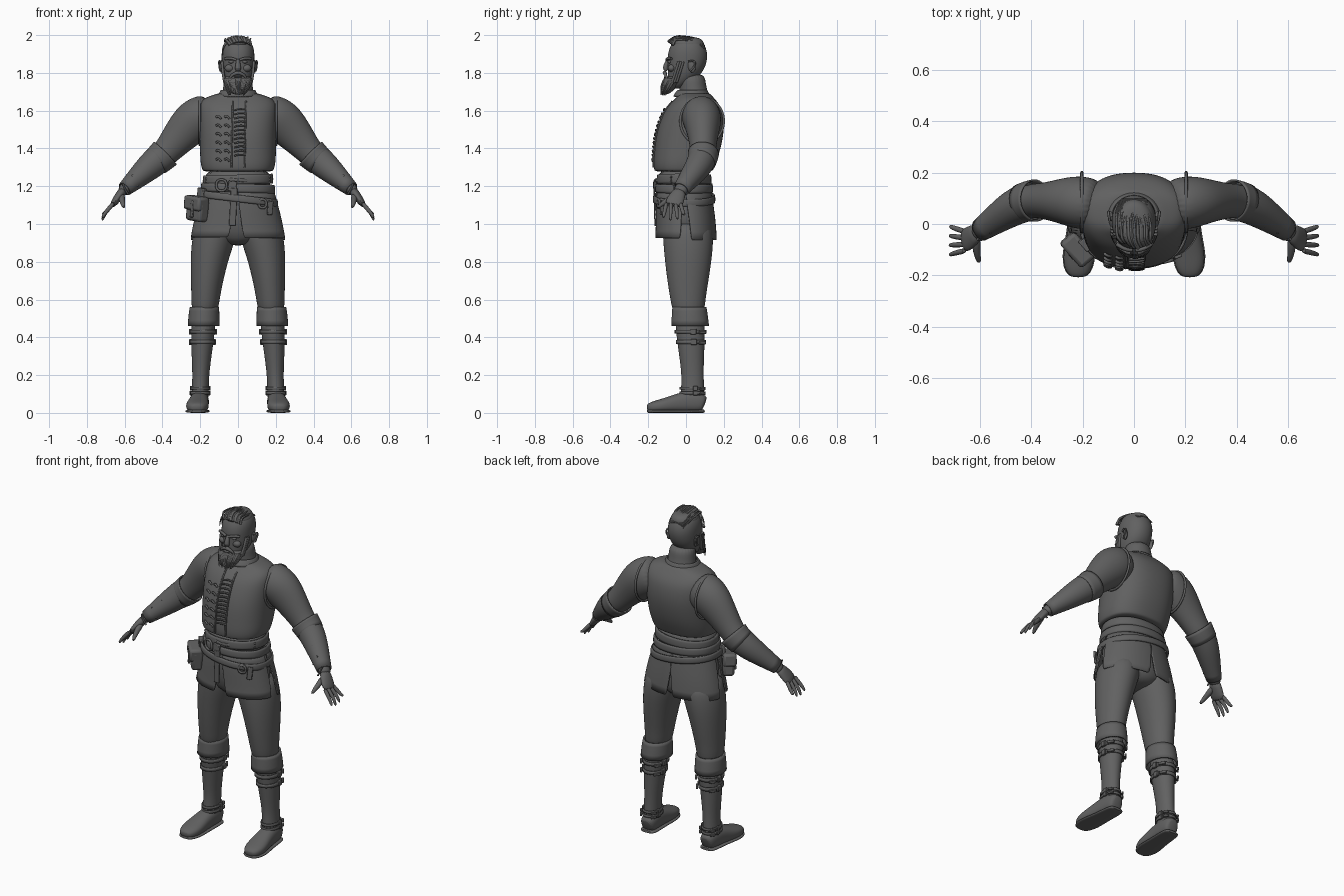
import bpy, bmesh, math, random
from mathutils import Vector, Euler

random.seed(4)
cube = bpy.data.objects.get("Cube")
if cube:
    bpy.data.objects.remove(cube)

grey = bpy.data.materials.new("dark grey")
grey.use_nodes = True
grey.diffuse_color = (0.12, 0.12, 0.12, 1)
grey.node_tree.nodes["Principled BSDF"].inputs["Base Color"].default_value = grey.diffuse_color
X, Y = Vector((1, 0, 0)), Vector((0, 1, 0))


def add(name, data):
    data.materials.append(grey)
    ob = bpy.data.objects.new(name, data)
    bpy.context.collection.objects.link(ob)
    return ob


def mesh_object(name, bm, sub=0, thick=0, bevel=0):
    bmesh.ops.recalc_face_normals(bm, faces=bm.faces)
    me = bpy.data.meshes.new(name)
    bm.to_mesh(me)
    bm.free()
    ob = add(name, me)
    if bevel:
        m = ob.modifiers.new("bevel", "BEVEL")
        m.width, m.segments = bevel, 2
    if sub:
        m = ob.modifiers.new("smooth", "SUBSURF")
        m.levels = m.render_levels = sub
    if thick:
        m = ob.modifiers.new("thickness", "SOLIDIFY")
        m.thickness, m.offset = thick, 0
    return ob


def loft(name, rings, ref=None, n=24, p=2.0, arc=None, spread=0, thick=0, sub=1, side=1, tilt=0):
    """Skin rings (x, y, z, a, b); flat rings unless ref gives the width direction."""
    bm = bmesh.new()
    rows = []
    for i, (x, y, z, a, b) in enumerate(rings):
        u, v = X, Y
        if ref:
            before, after = rings[max(i - 1, 0)], rings[min(i + 1, len(rings) - 1)]
            t = (Vector(after[:3]) - Vector(before[:3])).normalized()
            u = (ref - t * ref.dot(t)).normalized()
            v = t.cross(u)
        start, end = arc or (0, 360)
        if arc:
            grow = spread * (1 - i / (len(rings) - 1))
            start, end = start - grow, end + grow
        row = []
        for k in range(n):
            ang = math.radians(start + (end - start) * k / (n - 1 if arc else n))
            c, s = math.cos(ang), math.sin(ang)
            q = Vector((x, y, z)) + u * a * math.copysign(abs(c) ** (2 / p), c) \
                + v * b * math.copysign(abs(s) ** (2 / p), s)
            row.append(bm.verts.new((q.x * side, q.y, q.z + tilt * q.x)))
        rows.append(row)
    for lo, hi in zip(rows, rows[1:]):
        for k in range(n - 1 if arc else n):
            j = (k + 1) % n
            bm.faces.new((lo[k], lo[j], hi[j], hi[k]))
    if not thick:
        bm.faces.new(rows[0])
        bm.faces.new(rows[-1])
    return mesh_object(name, bm, sub, thick)


def column(name, profile, **kw):
    """Centred loft from (z, y, half width, half depth)."""
    return loft(name, [(0, y, z, a, b) for z, y, a, b in profile], **kw)


def cords(name, paths, r, closed=False, side=1, taper=False):
    cu = bpy.data.curves.new(name, "CURVE")
    cu.dimensions, cu.bevel_depth, cu.bevel_resolution = "3D", r, 1
    cu.resolution_u, cu.use_fill_caps = 4, True
    for path in paths:
        sp = cu.splines.new("NURBS")
        sp.points.add(len(path) - 1)
        for i, (x, y, z) in enumerate(path):
            sp.points[i].co = (x * side, y, z, 1)
            sp.points[i].radius = 1 - 0.7 * i / (len(path) - 1) if taper else 1
        sp.order_u, sp.use_endpoint_u, sp.use_cyclic_u = 3, not closed, closed
    return add(name, cu)


def box(name, loc, size, rot=(0, 0, 0), bevel=0.004):
    bm = bmesh.new()
    bmesh.ops.create_cube(bm, size=1)
    bmesh.ops.scale(bm, vec=size, verts=bm.verts)
    ob = mesh_object(name, bm, bevel=bevel)
    ob.location, ob.rotation_euler = loc, rot
    return ob


def ball(name, loc, size, rot=(0, 0, 0)):
    bm = bmesh.new()
    bmesh.ops.create_uvsphere(bm, u_segments=16, v_segments=10, radius=1)
    bmesh.ops.scale(bm, vec=size, verts=bm.verts)
    ob = mesh_object(name, bm)
    ob.location, ob.rotation_euler = loc, rot
    return ob


# Torso: vest over an undershirt
vest = [(1.275, -.015, .182, .146), (1.285, -.015, .19, .155), (1.32, -.01, .2, .165),
        (1.38, .005, .203, .175), (1.46, .018, .205, .18), (1.53, .03, .208, .174),
        (1.6, .04, .21, .155), (1.64, .045, .205, .128), (1.668, .048, .18, .1),
        (1.685, .045, .125, .088), (1.695, .042, .098, .08)]
column("vest", vest, p=2.4, sub=2)
column("undershirt", [(1.16, -.01, .178, .128), (1.23, -.012, .172, .128), (1.3, -.015, .178, .14)], p=2.3)


def front(x, z, out=.004):
    """Point on the front of the vest."""
    for lo, hi in zip(vest, vest[1:]):
        if z <= hi[0]:
            break
    f = min(max((z - lo[0]) / (hi[0] - lo[0]), 0), 1)
    y, a, b = (lo[i] + (hi[i] - lo[i]) * f for i in (1, 2, 3))
    return (x, y - b * max(1 - abs(x / a) ** 2.4, 0) ** (1 / 2.4) - out, z)


heights = [1.3 + .035 * i for i in range(11)]
cords("vest_edges", [[front(x + .02 * (z - 1.3), z, 0) for z in heights] for x in (-.035, .035)], .005)
cords("vest_laces", [[front(-.02, z), front(.01, z + .012, .012), front(.04, z + .004)]
                     for z in [1.36 + .022 * i for i in range(12)]], .005)
cords("vest_toggles", [[front(x - .01, z), front(x, z + .014, .014), front(x + .015, z - .008)]
                       for x in (-.105, -.06) for z in [1.34 + .045 * i for i in range(6)]], .006)
loft("collar", [(0, .03, 1.675, .105, .095), (0, .032, 1.695, .096, .085), (0, .034, 1.708, .088, .076)],
     thick=.008)

# Hips, waist wraps and tunic skirt panels
column("hips", [(.885, .01, .05, .08), (.92, .01, .15, .125), (1.0, 0, .21, .138),
                (1.1, -.005, .197, .138), (1.2, -.01, .178, .128)])
for name, z, h, a, tilt in (("waist_sash", 1.235, .025, .18, .03), ("upper_belt", 1.19, .022, .19, -.03),
                            ("hip_belt", 1.135, .018, .206, -.12)):
    loft(name, [(0, -.01, z + d * h, a + e, a * .77 + e) for d, e in ((-1, .002), (0, .005), (1, 0))],
         p=2.2, thick=.01, tilt=tilt)
skirt = [(0, -.01, 1.18, .186, .138), (0, -.008, 1.1, .209, .15), (0, 0, 1.0, .235, .155)]
for name, arc, hem in (("skirt_front_right", (-170, -100), .93), ("skirt_front_left", (-84, -10), .925),
                       ("skirt_back_left", (9, 86), .915), ("skirt_back_right", (94, 171), .915)):
    loft(name, skirt + [(0, 0, hem, .25, .159)], arc=arc, spread=7, thick=.008, p=2.15)

# Belt fittings and pouch
box("belt_tail", (-.025, -.166, 1.09), (.036, .008, .2), (.03, .05, 0), .003)
box("belt_loop", (-.03, -.164, 1.2), (.045, .014, .055), (0, .1, 0))
cords("belt_buckle", [[(-.115, -.15, 1.175), (-.06, -.168, 1.175), (-.06, -.168, 1.235),
                       (-.115, -.15, 1.235)]], .007, closed=True)
cords("sash_folds", [[(-.17, -.075, 1.21 + d), (-.06, -.157, 1.25 - d), (.06, -.157, 1.215 + d),
                      (.17, -.075, 1.25 - d)] for d in (0, .015, .03)], .006)
cords("belt_ring", [[(.11, -.15, 1.085), (.15, -.14, 1.085), (.15, -.14, 1.13), (.11, -.15, 1.13)]],
      .007, closed=True)
box("ring_tab", (.17, -.128, 1.085), (.03, .012, .075), (0, .1, .4))
turn = (0, .12, -.85)
box("pouch", (-.215, -.095, 1.075), (.12, .065, .12), turn, .016)
box("pouch_flap", (-.221, -.1, 1.11), (.128, .075, .075), turn, .014)
box("pouch_strap", (-.243, -.126, 1.08), (.02, .012, .09), turn)
box("pouch_hanger", (-.19, -.08, 1.16), (.05, .03, .06), turn)

# Arms, hands, legs and boots
arm = [(.13, .075, 1.59, .09, .1), (.19, .08, 1.572, .105, .114), (.24, .088, 1.54, .1, .115),
       (.3, .09, 1.475, .082, .098), (.355, .09, 1.41, .07, .08), (.4, .09, 1.36, .066, .07),
       (.45, .075, 1.32, .064, .066), (.5, .045, 1.275, .056, .056), (.55, .01, 1.23, .045, .043),
       (.6, -.025, 1.185, .035, .03), (.62, -.036, 1.165, .035, .026)]
leg = [(.11, .005, 1.02, .11, .13), (.128, .012, .92, .117, .135), (.15, .012, .82, .102, .126),
       (.164, .01, .7, .086, .11), (.172, .01, .6, .075, .093), (.178, .015, .5, .066, .08)]
boot = [(.18, .02, .52, .068, .083), (.187, .025, .4, .061, .075), (.193, .03, .3, .053, .066),
        (.197, .035, .2, .044, .058), (.2, .035, .12, .045, .062), (.202, .034, .05, .047, .064)]
foot = [(.2, .1, .045, .03, .038), (.2, .085, .052, .045, .05), (.203, .03, .06, .05, .06),
        (.208, -.04, .052, .052, .052), (.213, -.1, .041, .06, .041), (.217, -.15, .034, .06, .034),
        (.218, -.19, .028, .046, .027), (.218, -.208, .025, .024, .016)]


def wrap(name, path, z, h, gap, side):
    """Strap around a leg at height z."""
    for hi, lo in zip(path, path[1:]):
        if lo[2] <= z:
            break
    f = (hi[2] - z) / (hi[2] - lo[2])
    x, y, a, b = (hi[i] + (lo[i] - hi[i]) * f for i in (0, 1, 3, 4))
    loft(name, [(x, y, z + d, a + gap, b + gap) for d in (-h, h)], thick=.007, side=side, sub=1)
    return x, y, a, b


for side, pre in ((1, "left_"), (-1, "right_")):
    loft(pre + "arm", arm, ref=Y, side=side, sub=2)
    loft(pre + "bracer", [(x, y, z, a + .006, b + .006) for x, y, z, a, b in arm[5:10]],
         ref=Y, side=side, thick=.008)
    loft(pre + "bracer_cuff", [(.385, .092, 1.375, .08, .083), (.405, .09, 1.355, .077, .08),
                               (.435, .082, 1.33, .073, .075)], ref=Y, side=side, thick=.007)
    cords(pre + "bracer_laces", [[(x + .01, y - a * .95, z + .03), (x, y - a * 1.15, z), (x - .02, y - a * .9, z - .03)]
                                 for x, y, z, a, b in arm[6:10]], .005, side=side)
    cords(pre + "armhole_trim", [[(.203, .085 + .118 * math.cos(t), 1.545 + .128 * math.sin(t))
                                  for t in [math.tau * i / 14 for i in range(14)]]], .007, closed=True, side=side)
    loft(pre + "palm", [(.605, -.028, 1.18, .032, .025), (.625, -.042, 1.155, .041, .024),
                        (.65, -.06, 1.12, .049, .02), (.668, -.068, 1.095, .045, .014)], ref=Y, n=16, side=side)
    for i, (finger, tip) in enumerate((("index", 1.03), ("middle", 1.015), ("ring", 1.022), ("little", 1.05))):
        y = -.103 + .024 * i
        spread = -.018 + .014 * i
        loft(pre + finger + "_finger", [(.655, y, 1.115, .012, .012), (.685, y + spread * .4, 1.08, .011, .012),
                                        (.706, y + spread * .7, 1.055, .01, .01), (.72, y + spread, tip, .007, .007)],
             ref=Y, n=10, side=side)
    loft(pre + "thumb", [(.615, -.05, 1.155, .018, .018), (.615, -.09, 1.13, .017, .017),
                         (.61, -.125, 1.108, .013, .013), (.603, -.152, 1.085, .008, .008)],
         ref=X, n=12, side=side)
    loft(pre + "trouser_leg", leg, side=side, sub=2)
    loft(pre + "boot_shaft", boot, side=side, sub=2)
    loft(pre + "foot", foot, ref=X, p=2.4, side=side, sub=2)
    loft(pre + "sole", [(x, y, .009, a + .004, .009) for x, y, z, a, b in foot], ref=X, p=3, side=side)
    loft(pre + "boot_cuff", [(.178, .018, .56, .073, .086), (.18, .02, .52, .078, .091),
                             (.182, .022, .46, .08, .096)], side=side, thick=.01)
    for j, z in enumerate((.43, .375, .13, .105)):
        x, y, a, b = wrap(pre + "boot_strap_%d" % j, boot, z, .01 if z > .2 else .007, .004, side)
        k = .9 if z > .2 else .7
        for inner, d in (("outer", 1), ("inner", -1)):
            box(pre + inner + "_buckle_%d" % j, ((x + d * (a + .004)) * side, y + .015, z),
                (.018 * k, .035 * k, .034 * k), bevel=.003)
            box(pre + inner + "_strap_end_%d" % j, ((x + d * (a * .8 + .006)) * side, y + b * .75 + .006, z - .004),
                (.012, .045 * k, .018 * k), (0, 0, d * side * .6), .003)

# Neck and head
column("neck", [(1.64, .05, .1, .09), (1.69, .042, .083, .076), (1.74, .035, .077, .07),
                (1.8, .03, .072, .07)], sub=2)
column("head", [(1.715, -.06, .03, .032), (1.745, -.035, .058, .06), (1.79, -.01, .077, .088),
                (1.83, .003, .085, .1), (1.88, .008, .088, .107), (1.92, .009, .087, .102),
                (1.955, .01, .076, .086), (1.976, .01, .055, .064), (1.986, .01, .025, .03)], p=2.15, sub=2)
loft("nose", [(0, -.09, 1.875, .01, .01), (0, -.103, 1.85, .012, .013), (0, -.112, 1.825, .018, .015),
              (0, -.102, 1.808, .014, .01)], ref=X, n=12)
for side, pre in ((1, "left_"), (-1, "right_")):
    ball(pre + "ear", (.088 * side, .03, 1.835), (.009, .021, .034), (.2, 0, -.25 * side))
    cords(pre + "ear_rim", [[(.094, .02, 1.81), (.1, .05, 1.835), (.1, .045, 1.87), (.095, .012, 1.86)]],
          .005, side=side)
    ball(pre + "eye", (.035 * side, -.086, 1.858), (.015, .011, .008))
    ball(pre + "cheek", (.045 * side, -.076, 1.825), (.026, .02, .02))
    cords(pre + "brow", [[(.01, -.102, 1.868), (.035, -.102, 1.882), (.068, -.078, 1.874)]], .008, side=side)
    cords(pre + "moustache", [[(0, -.112, 1.8), (.025, -.112, 1.796), (.045, -.1, 1.77), (.05, -.1, 1.745)]],
          .012, side=side, taper=True)
    cords(pre + "sideburn", [[(.084, -.015 - d, 1.86), (.083, -.03 - d, 1.81), (.07, -.05 - d, 1.75)]
                             for d in (0, .012, .024)], .008, side=side)
ball("lower_lip", (0, -.108, 1.778), (.022, .01, .006))

# Beard and swept crest of hair
column("beard", [(1.685, -.112, .022, .016), (1.7, -.104, .045, .03), (1.735, -.085, .064, .048),
                 (1.765, -.062, .073, .052), (1.79, -.045, .07, .05)], sub=2)
locks = []
for i in range(34):
    t = math.pi * (i + .5) / 34
    c, s, j = math.cos(t), math.sin(t), random.uniform(-.012, .012)
    locks.append([(.072 * c, -.055 - .055 * s, 1.77), (.068 * c, -.08 - .055 * s, 1.73 + j),
                  (.04 * c + j, -.108 - .025 * s, 1.692 + j)])
cords("beard_locks", locks, .008, taper=True)
column("hair_cap", [(1.935, .01, .08, .09), (1.96, .008, .074, .088), (1.98, .004, .06, .08),
                    (1.99, 0, .035, .05)], sub=2)
strands = []
for i in range(26):
    x, j = -.07 + .14 * i / 25, random.uniform(-.01, .01)
    top = 1.992 - 3.5 * x * x
    strands.append([(x * .8 + .012, -.085 + j + 4 * x * x, top - .028), (x * .95 + j, -.065, top + .004),
                    (x + j, .0, top + j * .2), (x * .9 - .01, .055 + j, top - .008), (x * .7, .098, top - .045)])
strands += [[(-.06, -.05, 1.96), (-.085, -.05 + d, 1.94), (-.082, -.06 + d, 1.895)] for d in (0, .02)]
cords("hair_strands", strands, .007, taper=True)

# Smooth shading with sharp creases kept
bpy.ops.object.select_all(action="DESELECT")
for ob in bpy.context.scene.objects:
    if ob.type == "MESH":
        ob.select_set(True)
        bpy.context.view_layer.objects.active = ob
bpy.ops.object.shade_smooth_by_angle(angle=math.radians(50))
